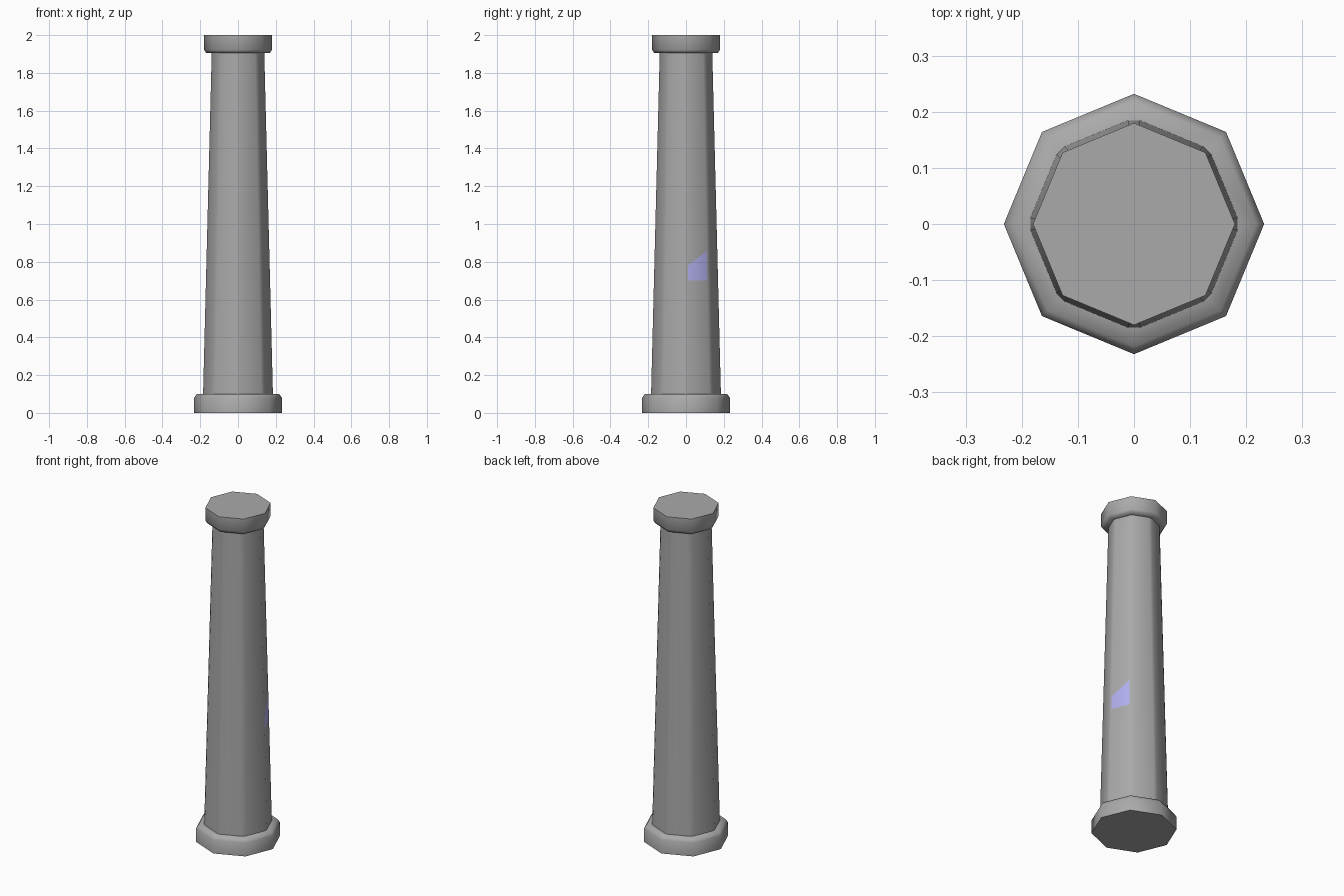
import bpy, bmesh
from math import cos, sin, pi, radians
from mathutils import Vector

if "Cube" in bpy.data.objects:
    bpy.data.objects.remove(bpy.data.objects["Cube"])


def material(name, rgb):
    m = bpy.data.materials.new(name)
    m.diffuse_color = (*rgb, 1)
    m.use_nodes = True
    m.node_tree.nodes["Principled BSDF"].inputs["Base Color"].default_value = m.diffuse_color
    return m


stone = material("stone", (0.4, 0.4, 0.4))
tint = material("tinted_stone", (0.44, 0.43, 0.85))


def section(r, z, chamfer):
    """Octagon with corners on the axes, optionally with clipped corners."""
    sides = (-chamfer, chamfer) if chamfer else (0,)
    angles = [i * pi / 4 for i in range(8)]
    return [Vector((r * cos(a) - s * sin(a), r * sin(a) + s * cos(a), z))
            for a in angles for s in sides]


def loft(profile, chamfer=0.0):
    """Closed solid through stacked sections given as (radius, height)."""
    bm = bmesh.new()
    rings = [[bm.verts.new(p) for p in section(r, z, chamfer)] for r, z in profile]
    n = len(rings[0])
    for lo, hi in zip(rings, rings[1:]):
        for i in range(n):
            j = (i + 1) % n
            bm.faces.new((lo[i], lo[j], hi[j], hi[i]))
    bm.faces.new(rings[0][::-1])
    bm.faces.new(rings[-1])
    bm.normal_update()
    return bm


def finish(bm, name, angle):
    """Make the object and smooth edges flatter than the angle."""
    me = bpy.data.meshes.new(name)
    bm.to_mesh(me)
    bm.free()
    me.materials.append(stone)
    me.materials.append(tint)
    ob = bpy.data.objects.new(name, me)
    bpy.context.collection.objects.link(ob)
    bpy.ops.object.select_all(action='DESELECT')
    ob.select_set(True)
    bpy.context.view_layer.objects.active = ob
    bpy.ops.object.shade_smooth_by_angle(angle=radians(angle))


# Base plinth and capital, each with a small chamfer
finish(loft([(0.232, 0.0), (0.232, 0.08), (0.218, 0.10), (0.17, 0.10)]), "base", 60)
finish(loft([(0.13, 1.905), (0.168, 1.905), (0.18, 1.922), (0.18, 2.0)]), "capital", 60)

# Tapered shaft with clipped corners
bm = loft([(0.185, 0.095), (0.139, 1.91)], chamfer=0.01)

# Cut the tinted patch out of the +x/+y facet
want = Vector((cos(pi / 8), sin(pi / 8), 0))
a, b = Vector((0, 0.01, 0.78)), Vector((0, 0.115, 0.86))
cuts = [(Vector((0, 0, 0.70)), Vector((0, 0, 1))),
        (a, Vector((0, a.z - b.z, b.y - a.y)))]
for co, no in cuts:
    facet = [f for f in bm.faces if f.normal.dot(want) > 0.995]
    geom = set(facet) | {e for f in facet for e in f.edges} | {v for f in facet for v in f.verts}
    bmesh.ops.bisect_plane(bm, geom=list(geom), plane_co=co, plane_no=no)
    bm.normal_update()
for f in bm.faces:
    c = f.calc_center_median()
    if f.normal.dot(want) > 0.995 and 0.70 < c.z < 0.86:
        f.material_index = 1
finish(bm, "shaft", 30)
